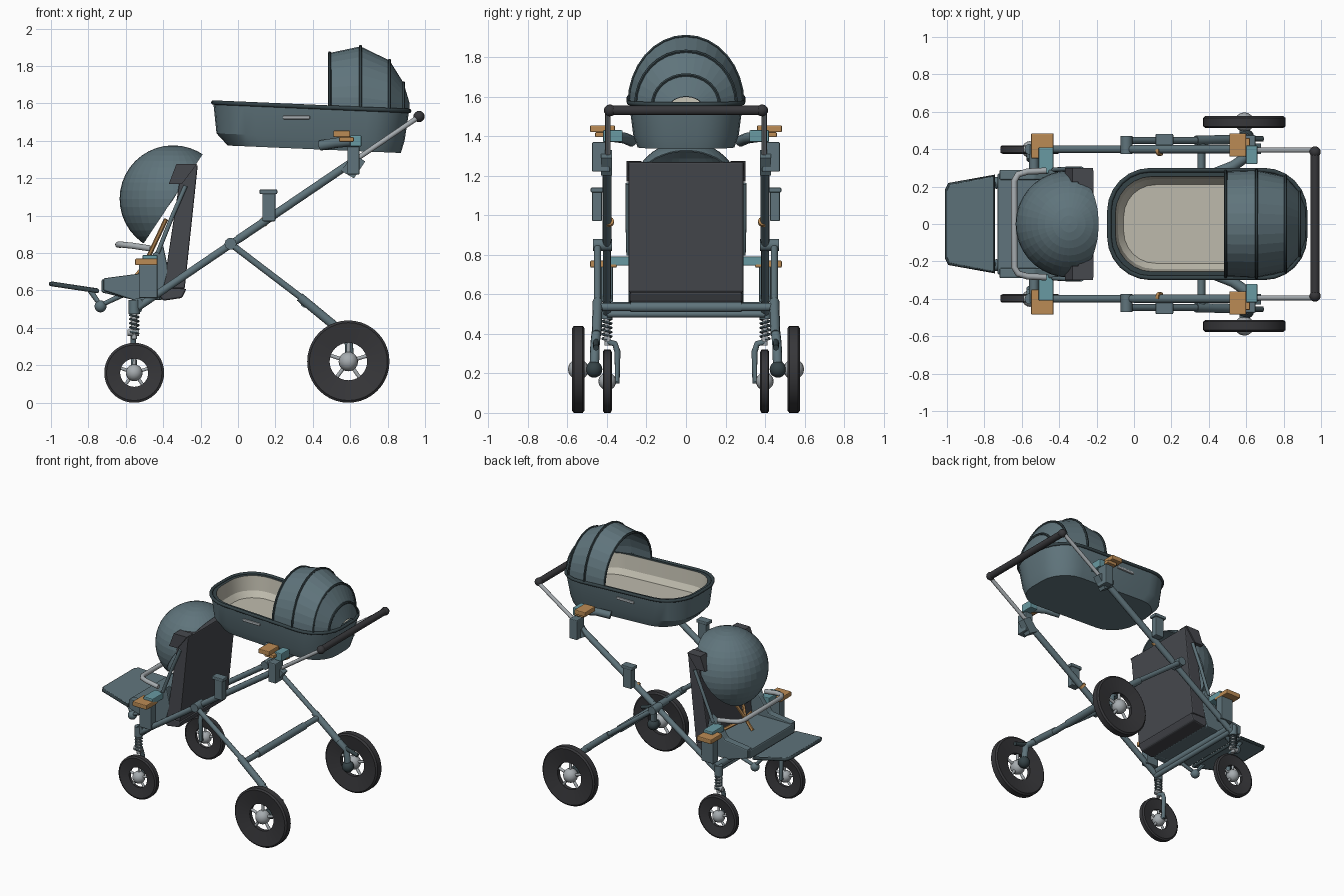
import bpy, bmesh
from math import sin, cos, pi, radians
from mathutils import Vector, Matrix

if "Cube" in bpy.data.objects:
    bpy.data.objects.remove(bpy.data.objects["Cube"])


def material(name, *rgb):
    m = bpy.data.materials.new(name)
    m.use_nodes = True
    m.diffuse_color = (*rgb, 1)
    m.node_tree.nodes["Principled BSDF"].inputs["Base Color"].default_value = (*rgb, 1)
    return m


SLATE = material("slate fabric and frame", 0.115, 0.175, 0.2)
PIPING = material("dark slate piping", 0.035, 0.055, 0.062)
CHARCOAL = material("charcoal padding", 0.062, 0.066, 0.076)
RUBBER = material("black rubber", 0.038, 0.038, 0.042)
METAL = material("light metal", 0.38, 0.41, 0.43)
CREAM = material("cream lining", 0.52, 0.5, 0.42)
ORANGE = material("orange trim", 0.5, 0.26, 0.09)
TEAL = material("teal clip", 0.14, 0.32, 0.36)


def finish(ob, smooth=None, mirror=False, shell=0, bevel=0):
    """Shading plus optional bevel, shell thickness and mirroring across y."""
    bpy.ops.object.select_all(action="DESELECT")
    ob.select_set(True)
    bpy.context.view_layer.objects.active = ob
    if smooth:
        bpy.ops.object.shade_smooth_by_angle(angle=radians(smooth))
    if shell:
        ob.modifiers.new("shell", "SOLIDIFY").thickness = shell
    if bevel:
        b = ob.modifiers.new("bevel", "BEVEL")
        b.width, b.segments = bevel, 2
    if mirror:
        ob.modifiers.new("mirror", "MIRROR").use_axis = (False, True, False)
    return ob


def from_bmesh(name, bm, mats, **kw):
    me = bpy.data.meshes.new(name)
    bm.to_mesh(me)
    bm.free()
    for m in mats:
        me.materials.append(m)
    ob = bpy.data.objects.new(name, me)
    bpy.context.collection.objects.link(ob)
    return finish(ob, **kw)


def loft(name, rings, mats, closed=True, caps=True, band_mats=None, cap_mat=0, **kw):
    """Skin a list of equally long rings; band_mats colours each band."""
    bm = bmesh.new()
    vs = [[bm.verts.new(p) for p in r] for r in rings]
    n = len(rings[0])
    for k in range(len(vs) - 1):
        for i in range(n if closed else n - 1):
            j = (i + 1) % n
            f = bm.faces.new((vs[k][i], vs[k][j], vs[k + 1][j], vs[k + 1][i]))
            f.material_index = band_mats[k] if band_mats else 0
    if caps:
        bm.faces.new(vs[0][::-1])
        bm.faces.new(vs[-1]).material_index = cap_mat
    bmesh.ops.remove_doubles(bm, verts=bm.verts, dist=1e-5)
    bmesh.ops.recalc_face_normals(bm, faces=bm.faces)
    return from_bmesh(name, bm, mats, **kw)


def side_prism(name, profile, y0, y1, mat, **kw):
    """Extrude an (x, z) profile from y0 to y1."""
    return loft(name, [[(x, y, z) for x, z in profile] for y in (y0, y1)], [mat], **kw)


def box(name, x, y, z, mat, bevel=0.006, mirror=True):
    """Box from (min, max) ranges."""
    side_prism(name, [(x[0], z[0]), (x[1], z[0]), (x[1], z[1]), (x[0], z[1])],
               *y, mat, bevel=bevel, mirror=mirror)


def tube(name, pts, r, mat, mirror=True, cyclic=False, sides=3):
    cu = bpy.data.curves.new(name, "CURVE")
    cu.dimensions, cu.bevel_depth, cu.bevel_resolution = "3D", r, sides
    cu.use_fill_caps = True
    sp = cu.splines.new("POLY")
    sp.points.add(len(pts) - 1)
    for p, c in zip(sp.points, pts):
        p.co = (*c, 1)
    sp.use_cyclic_u = cyclic
    cu.materials.append(mat)
    ob = bpy.data.objects.new(name, cu)
    bpy.context.collection.objects.link(ob)
    bpy.ops.object.select_all(action="DESELECT")
    ob.select_set(True)
    bpy.context.view_layer.objects.active = ob
    bpy.ops.object.convert(target="MESH")
    return finish(bpy.context.object, smooth=40, mirror=mirror)


def ball(name, c, r, mat, mirror=True):
    bm = bmesh.new()
    bmesh.ops.create_uvsphere(bm, u_segments=16, v_segments=10, radius=r,
                              matrix=Matrix.Translation(c))
    from_bmesh(name, bm, [mat], smooth=40, mirror=mirror)


def wheel(name, x, y, r, half, hole, hub):
    """Dished tyre with rim, spokes and hub, turning about y."""
    profile = [(hole, -half * 0.45), (r - 0.012, -half), (r, -half * 0.7),
               (r, half * 0.7), (r - 0.012, half), (hole, half * 0.45)]
    rings = [[(x + q * cos(a), y + d, r + q * sin(a)) for a in
              [2 * pi * i / 40 for i in range(40)]] for q, d in profile + profile[:1]]
    loft(name + "_tyre", rings, [RUBBER], caps=False, smooth=35, mirror=True)
    ball(name + "_hub", (x, y, r), hub, METAL)
    tube(name + "_axle", [(x, y - half * 1.6, r), (x, y + half * 1.2, r)], hub * 0.5, SLATE)
    for i in range(5):
        a = 2 * pi * i / 5 + 0.3
        tube(name + "_spoke", [(x, y, r), (x + cos(a) * hole * 1.04, y, r + sin(a) * hole * 1.04)],
             hub * 0.2, METAL)


# Wheels
wheel("rear_wheel", 0.59, 0.545, 0.22, 0.032, 0.1, 0.052)
wheel("front_wheel", -0.555, 0.398, 0.16, 0.023, 0.075, 0.045)

# Main frame rails, push handle and cross bars
rail = lambda x, y=0.4: (x, y, 0.873 + 0.678 * x)
tube("lower_rail", [rail(-0.55), rail(0.02)], 0.021, SLATE)
tube("upper_rail", [rail(0), rail(0.62)], 0.023, SLATE)
tube("handle_rod", [rail(0.6, 0.395), rail(0.96, 0.395)], 0.014, METAL)
tube("handle_grip", [(0.968, -0.39, 1.53), (0.968, 0.39, 1.53)], 0.025, RUBBER, mirror=False)
ball("handle_end", (0.968, 0.385, 1.53), 0.03, RUBBER)
tube("front_cross_bar", [(-0.535, -0.42, 0.535), (-0.535, 0.42, 0.535)], 0.026, SLATE, mirror=False)
tube("front_lower_bar", [(-0.53, -0.4, 0.5), (-0.53, 0.4, 0.5)], 0.018, SLATE, mirror=False)
tube("rear_cross_bar", [(0.36, -0.45, 0.535), (0.36, 0.45, 0.535)], 0.021, SLATE, mirror=False)
tube("rear_cross_sleeve", [(0.36, -0.28, 0.535), (0.36, 0.28, 0.535)], 0.027, SLATE, mirror=False)

# Rear legs with fold joint and brake
tube("fold_joint", [(-0.04, 0.375, 0.85), (-0.04, 0.47, 0.85)], 0.032, SLATE)
tube("rear_leg", [(-0.04, 0.447, 0.85), (0.38, 0.447, 0.53)], 0.018, SLATE)
tube("rear_leg_sleeve", [(0.33, 0.447, 0.565), (0.53, 0.452, 0.4)], 0.025, SLATE)
tube("rear_strut", [(0.5, 0.452, 0.42), (0.59, 0.46, 0.35), (0.6, 0.465, 0.2)], 0.024, SLATE)
tube("rear_stub_axle", [(0.59, 0.45, 0.22), (0.59, 0.53, 0.22)], 0.025, SLATE)
ball("brake_drum", (0.6, 0.465, 0.22), 0.042, PIPING)
tube("brake_lever", [(0.59, 0.455, 0.36), (0.69, 0.455, 0.33)], 0.015, PIPING)

# Front suspension
spring = [(-0.555 + 0.023 * cos(a), 0.4 + 0.023 * sin(a), 0.37 + 0.0035 * a)
          for a in [i * pi / 6 for i in range(61)]]
tube("front_spring", spring, 0.006, SLATE, sides=1)
tube("front_post", [(-0.555, 0.4, 0.34), (-0.555, 0.4, 0.54)], 0.014, METAL)
tube("front_post_collar", [(-0.555, 0.4, 0.475), (-0.555, 0.4, 0.55)], 0.03, SLATE)
tube("front_fork", [(-0.555, 0.4, 0.36), (-0.56, 0.36, 0.35), (-0.56, 0.347, 0.31),
                    (-0.555, 0.347, 0.16), (-0.555, 0.4, 0.16)], 0.016, SLATE)
tube("front_fork_cap", [(-0.59, 0.4, 0.375), (-0.53, 0.4, 0.375)], 0.018, METAL)

# Rail brackets and clips
box("lower_bracket", (0.13, 0.2), (0.425, 0.475), (0.97, 1.12), SLATE)
box("lower_bracket_lip", (0.115, 0.21), (0.42, 0.482), (1.115, 1.14), SLATE)
box("upper_bracket", (0.585, 0.65), (0.385, 0.475), (1.22, 1.37), SLATE)
side_prism("upper_bracket_clamp", [(0.55, 1.24), (0.62, 1.2), (0.68, 1.29), (0.62, 1.33)],
           0.375, 0.43, SLATE, mirror=True)
box("upper_teal_clip", (0.6, 0.66), (0.32, 0.42), (1.37, 1.43), TEAL)
box("upper_orange_clip", (0.51, 0.6), (0.36, 0.485), (1.42, 1.455), ORANGE)
box("upper_orange_tab", (0.54, 0.62), (0.38, 0.46), (1.395, 1.42), ORANGE)
tube("rail_orange_pin", [rail(0.13, 0.39), rail(0.145, 0.39)], 0.026, ORANGE)
box("seat_bracket", (-0.53, -0.43), (0.37, 0.43), (0.56, 0.74), SLATE)
box("seat_teal_clip", (-0.51, -0.43), (0.27, 0.41), (0.745, 0.79), TEAL)
box("seat_orange_clip", (-0.55, -0.43), (0.35, 0.485), (0.735, 0.77), ORANGE)
tube("carrycot_arm", [(0.44, 0.275, 1.375), (0.53, 0.31, 1.39), (0.64, 0.385, 1.4)], 0.028, SLATE)


# Carrycot: rounded tub with lining, rim piping and side handle
def tub_ring(x0, x1, w, r, z):
    ring = []
    for cx, cy, start in ((x1 - r, w - r, 0), (x0 + r, w - r, 1),
                          (x0 + r, r - w, 2), (x1 - r, r - w, 3)):
        for i in range(7):
            a = (start + i / 6) * pi / 2
            x = cx + r * cos(a)
            ring.append((x, cy + r * sin(a), z - 0.043 * (x - x0)))
    return ring


rim = tub_ring(-0.132, 0.915, 0.288, 0.22, 1.605)
loft("carrycot", [tub_ring(-0.055, 0.87, 0.245, 0.19, 1.375),
                  tub_ring(-0.115, 0.89, 0.267, 0.21, 1.44), rim,
                  tub_ring(-0.1, 0.885, 0.255, 0.2, 1.605),
                  tub_ring(-0.085, 0.87, 0.24, 0.19, 1.5),
                  tub_ring(-0.055, 0.85, 0.21, 0.17, 1.46)],
     [SLATE, PIPING, CREAM], band_mats=[0, 0, 1, 2, 2], cap_mat=2, smooth=20)
tube("carrycot_piping", rim, 0.012, PIPING, mirror=False, cyclic=True)
box("carrycot_side_handle", (0.24, 0.385), (0.27, 0.29), (1.515, 1.535), METAL)

# Carrycot hood: arched sections with a dark rib on each
arches = []
for x, w, top in ((0.49, 0.282, 1.87), (0.655, 0.288, 1.905), (0.81, 0.255, 1.83),
                  (0.885, 0.17, 1.71), (0.918, 0.08, 1.6)):
    base = 1.6 - 0.043 * (x + 0.13)
    arches.append([(x, w * cos(pi * i / 16), base + (top - base) * sin(pi * i / 16))
                   for i in range(17)])
loft("carrycot_hood", arches, [SLATE], closed=False, caps=False, shell=0.008)
for arch in arches[:4]:
    tube("hood_rib", arch, 0.009, PIPING, mirror=False, sides=1)

# Seat hood: half sphere opening towards the backrest
bm = bmesh.new()
bmesh.ops.create_uvsphere(bm, u_segments=36, v_segments=20, radius=0.286)
bmesh.ops.bisect_plane(bm, geom=bm.verts[:] + bm.edges[:] + bm.faces[:], plane_co=(0, 0, 0),
                       plane_no=(0.83, 0, -0.55), clear_outer=True)
bmesh.ops.translate(bm, verts=bm.verts, vec=Vector((-0.347, 0, 1.09)))
from_bmesh("seat_hood", bm, [SLATE], shell=0.008)

# Seat backrest, base and side wings
side_prism("backrest", [(-0.4, 0.61), (-0.285, 0.61), (-0.215, 1.27), (-0.3, 1.27)],
           -0.29, 0.29, CHARCOAL, bevel=0.008)
side_prism("hood_hinge", [(-0.37, 1.17), (-0.3, 1.17), (-0.22, 1.275), (-0.33, 1.275)],
           0.225, 0.3, CHARCOAL, mirror=True)
side_prism("backrest_foot", [(-0.42, 0.57), (-0.4, 0.545), (-0.3, 0.56), (-0.275, 0.61), (-0.41, 0.62)],
           -0.285, 0.285, CHARCOAL, bevel=0.01)
side_prism("seat_base", [(-0.73, 0.66), (-0.73, 0.59), (-0.56, 0.55), (-0.4, 0.55),
                         (-0.38, 0.66)], -0.27, 0.27, SLATE, bevel=0.01)
side_prism("seat_wing", [(-0.72, 0.665), (-0.72, 0.6), (-0.55, 0.545), (-0.42, 0.55), (-0.37, 0.7),
                         (-0.4, 0.84), (-0.45, 0.8), (-0.53, 0.69)], 0.235, 0.29, SLATE,
           bevel=0.008, mirror=True)
tube("hood_arm", [(-0.43, 0.29, 0.8), (-0.35, 0.295, 1.0), (-0.28, 0.295, 1.16)], 0.012, SLATE)

# Footrest
tread = [(-1, -0.18), (-0.985, -0.21), (-0.75, -0.255), (-0.75, 0.255), (-0.985, 0.21), (-1, 0.18)]
plate = lambda d: [(x, y, 0.637 - 0.15 * (x + 1) + d) for x, y in tread]
loft("footrest", [plate(-0.012), plate(0.012)], [SLATE], bevel=0.005)
tube("footrest_edging", plate(-0.002), 0.012, PIPING, mirror=False, cyclic=True)
tube("footrest_link", [(-0.79, 0.2, 0.6), (-0.735, 0.22, 0.52), (-0.62, 0.24, 0.575)], 0.015, SLATE)
ball("footrest_pivot", (-0.735, 0.22, 0.515), 0.032, SLATE)

# Bumper bar
tube("bumper_bar", [(-0.47, 0.285, 0.825), (-0.57, 0.28, 0.84), (-0.62, 0.265, 0.845),
                    (-0.64, 0.23, 0.845), (-0.64, 0, 0.845)], 0.017, METAL)

# Harness
buckle = (-0.5, 0, 0.735)
for tip in ((-0.385, 0.09, 0.98), (-0.42, 0.18, 0.69)):
    tube("harness_strap", [buckle, tip], 0.012, ORANGE, sides=1)
tube("crotch_strap", [buckle, (-0.56, 0, 0.66)], 0.012, ORANGE, mirror=False, sides=1)
ball("harness_buckle", buckle, 0.024, ORANGE, mirror=False)
